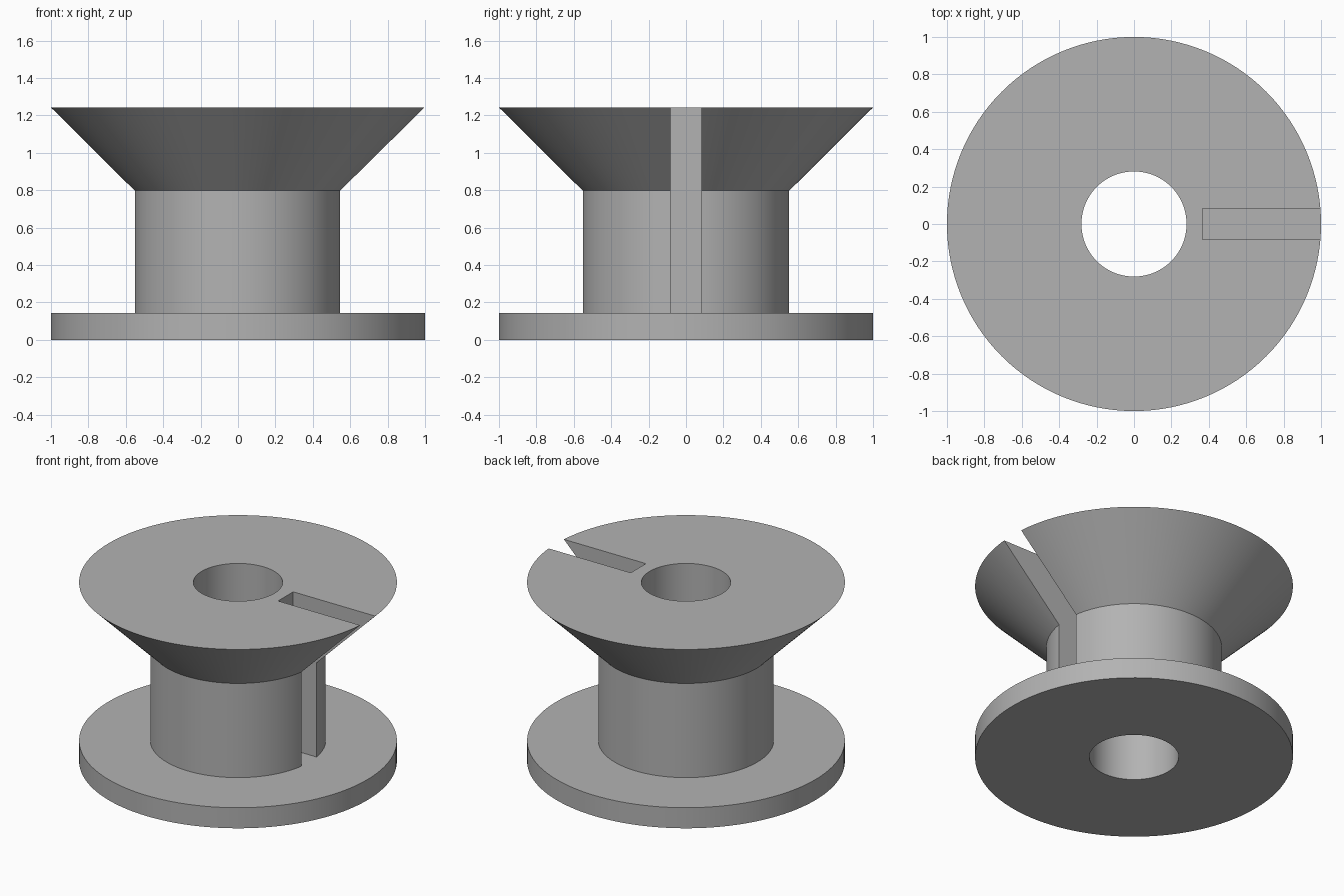
import bpy, bmesh, math
from mathutils import Matrix, Vector

cube = bpy.data.objects.get("Cube")
if cube:
    bpy.data.objects.remove(cube, do_unlink=True)

RIM, HUB, BORE = 1.0, 0.552, 0.281
FLANGE_TOP, CONE_START, TOP = 0.143, 0.797, 1.242
SLOT_INNER, SLOT_WIDTH = 0.366, 0.166
SEGMENTS = 128

grey = bpy.data.materials.new("plain grey")
grey.use_nodes = True
colour = (0.45, 0.45, 0.45, 1)
grey.diffuse_color = colour
grey.node_tree.nodes["Principled BSDF"].inputs["Base Color"].default_value = colour


def add_object(name, bm):
    bmesh.ops.recalc_face_normals(bm, faces=bm.faces)
    mesh = bpy.data.meshes.new(name)
    bm.to_mesh(mesh)
    bm.free()
    mesh.materials.append(grey)
    obj = bpy.data.objects.new(name, mesh)
    bpy.context.collection.objects.link(obj)
    return obj


# Spool: closed profile of flange, hub, flared cone and bore, turned about z
profile = [(BORE, 0), (RIM, 0), (RIM, FLANGE_TOP), (HUB, FLANGE_TOP),
           (HUB, CONE_START), (RIM, TOP), (BORE, TOP)]
bm = bmesh.new()
points = [bm.verts.new((r, 0, z)) for r, z in profile]
edges = [bm.edges.new((p, points[(i + 1) % len(points)])) for i, p in enumerate(points)]
bmesh.ops.spin(bm, geom=points + edges, cent=(0, 0, 0), axis=(0, 0, 1),
               angle=math.tau, steps=SEGMENTS, use_merge=True)
bmesh.ops.remove_doubles(bm, verts=bm.verts, dist=0.0001)
spool = add_object("spool", bm)

# Slot cutter: runs outward on the left side, down to the flange
bm = bmesh.new()
size = Vector((1, SLOT_WIDTH, 1.4))
centre = Vector((SLOT_INNER + size.x / 2, 0, FLANGE_TOP + size.z / 2))
bmesh.ops.create_cube(bm, size=1, matrix=Matrix.Translation(centre) @ Matrix.Diagonal(size.to_4d()))
cutter = add_object("slot_cutter", bm)

cut = spool.modifiers.new("slot", "BOOLEAN")
cut.operation = "DIFFERENCE"
cut.solver = "EXACT"
cut.object = cutter

# Apply the cut, drop the cutter and smooth the round walls
bpy.ops.object.select_all(action="DESELECT")
spool.select_set(True)
bpy.context.view_layer.objects.active = spool
bpy.ops.object.modifier_apply(modifier=cut.name)
bpy.data.objects.remove(cutter, do_unlink=True)
bpy.ops.object.shade_smooth_by_angle(angle=math.radians(30))
